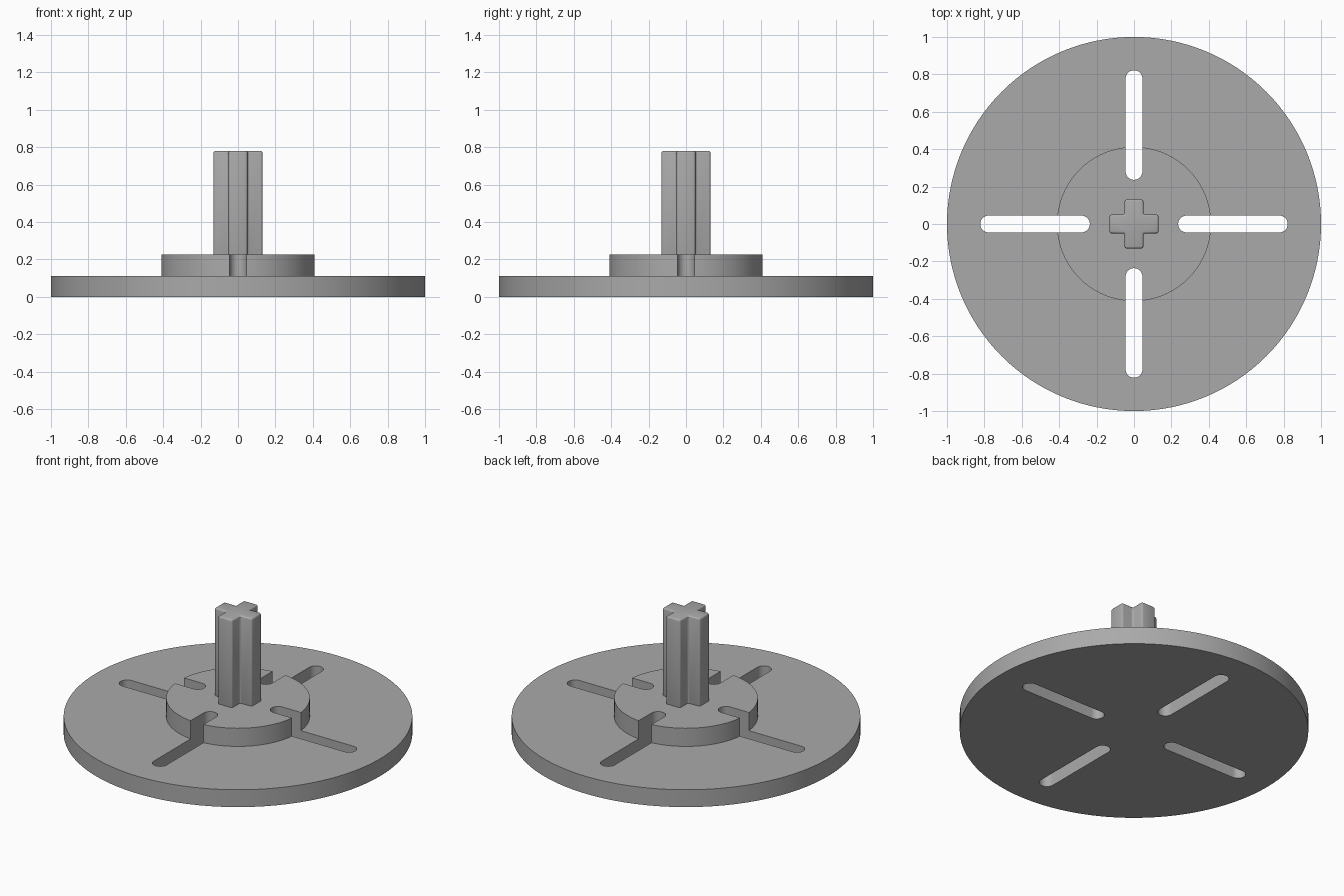
import bpy, bmesh, math
from math import cos, sin, pi

if "Cube" in bpy.data.objects:
    bpy.data.objects.remove(bpy.data.objects["Cube"], do_unlink=True)

grey = bpy.data.materials.new("plain grey")
grey.use_nodes = True
colour = (0.4, 0.4, 0.4, 1)
grey.diffuse_color = colour
grey.node_tree.nodes["Principled BSDF"].inputs["Base Color"].default_value = colour


def prism(name, outline, z0, z1):
    """Extrude a closed outline between two heights."""
    bm = bmesh.new()
    base = bm.faces.new([bm.verts.new((x, y, z0)) for x, y in outline])
    top = bmesh.ops.extrude_face_region(bm, geom=[base])["geom"]
    for v in top:
        if isinstance(v, bmesh.types.BMVert):
            v.co.z = z1
    bmesh.ops.recalc_face_normals(bm, faces=bm.faces)
    mesh = bpy.data.meshes.new(name)
    bm.to_mesh(mesh)
    bm.free()
    mesh.materials.append(grey)
    obj = bpy.data.objects.new(name, mesh)
    bpy.context.collection.objects.link(obj)
    return obj


def arc(cx, radius, start, end, steps):
    angles = [start + (end - start) * i / steps for i in range(steps + 1)]
    return [(cx + radius * cos(a), radius * sin(a)) for a in angles]


def finish(obj):
    """Apply modifiers and smooth the curved walls."""
    bpy.ops.object.select_all(action="DESELECT")
    obj.select_set(True)
    bpy.context.view_layer.objects.active = obj
    for mod in list(obj.modifiers):
        bpy.ops.object.modifier_apply(modifier=mod.name)
    bpy.ops.object.shade_smooth_by_angle(angle=math.radians(30))


def union(body, other):
    mod = body.modifiers.new("join", "BOOLEAN")
    mod.operation, mod.solver, mod.object = "UNION", "EXACT", other


# Round base and raised hub
body = prism("slotted_base", arc(0, 1, 0, 2 * pi, 128)[:-1], 0, 0.11)
hub = prism("hub", arc(0, 0.412, 0, 2 * pi, 128)[:-1], 0.05, 0.225)
union(body, hub)

# Four radial slots through base and hub
slot_outline = arc(0.777, 0.045, -pi / 2, pi / 2, 16) + arc(0.281, 0.045, pi / 2, 3 * pi / 2, 16)
cutters = []
for i in range(4):
    cutter = prism("slot_cutter", slot_outline, -0.1, 0.4)
    cutter.rotation_euler.z = i * pi / 2
    cutter.hide_render = True
    cutters.append(cutter)
    mod = body.modifiers.new("slot", "BOOLEAN")
    mod.operation, mod.solver, mod.object = "DIFFERENCE", "EXACT", cutter

bpy.context.view_layer.update()
finish(body)
for helper in cutters + [hub]:
    bpy.data.objects.remove(helper, do_unlink=True)

# Cross-shaped axle with softened edges
arm, tip = 0.05, 0.131
quarter = [(tip, -arm), (tip, arm), (arm, arm)]
cross = []
for i in range(4):
    c, s = round(cos(i * pi / 2)), round(sin(i * pi / 2))
    cross += [(x * c - y * s, x * s + y * c) for x, y in quarter]
axle = prism("cross_axle", cross, 0.2, 0.78)
bevel = axle.modifiers.new("soft edges", "BEVEL")
bevel.width, bevel.segments = 0.011, 3
finish(axle)
